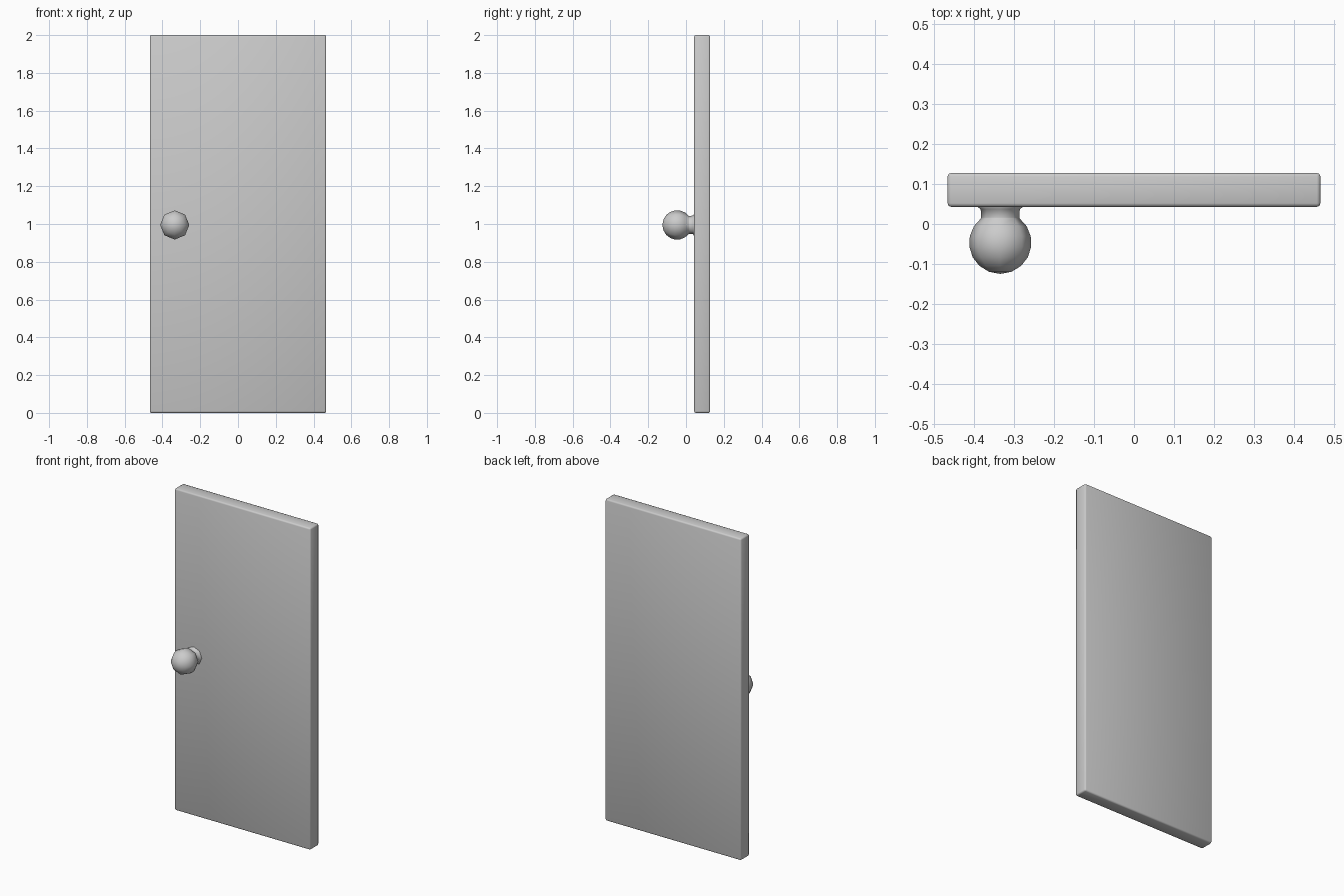
import bpy, bmesh
from math import sin, cos, pi, radians

if "Cube" in bpy.data.objects:
    bpy.data.objects.remove(bpy.data.objects["Cube"])


def finish(name, bm, angle):
    bmesh.ops.recalc_face_normals(bm, faces=bm.faces)
    mesh = bpy.data.meshes.new(name)
    bm.to_mesh(mesh)
    bm.free()
    ob = bpy.data.objects.new(name, mesh)
    bpy.context.collection.objects.link(ob)
    bpy.ops.object.select_all(action='DESELECT')
    bpy.context.view_layer.objects.active = ob
    ob.select_set(True)
    bpy.ops.object.shade_smooth_by_angle(angle=radians(angle))
    return ob


# Door panel: slab with slightly rounded edges
bm = bmesh.new()
bmesh.ops.create_cube(bm, size=1)
bmesh.ops.scale(bm, vec=(0.934, 0.085, 2.0), verts=bm.verts)
bmesh.ops.translate(bm, vec=(0, 0.0855, 1.0), verts=bm.verts)
bmesh.ops.bevel(bm, geom=bm.edges[:], offset=0.009, segments=2,
                profile=0.5, affect='EDGES')
finish("door_panel", bm, 60)

# Knob and neck: eight-sided turned profile (radius, y) along the y axis
CX, CZ, SIDES, R, CY = -0.335, 0.995, 8, 0.078, -0.047
profile = [(0.056, 0.05), (0.056, 0.042), (0.049, 0.037), (0.048, 0.016)]
profile += [(R * sin(radians(a)), CY - R * cos(radians(a)))
            for a in (142, 122, 102, 82, 62, 42, 21)]

bm = bmesh.new()
rings = [[bm.verts.new((CX + r * cos(2 * pi * i / SIDES), y,
                        CZ + r * sin(2 * pi * i / SIDES)))
          for i in range(SIDES)] for r, y in profile]
for a, b in zip(rings, rings[1:]):
    for i in range(SIDES):
        j = (i + 1) % SIDES
        bm.faces.new((a[i], a[j], b[j], b[i]))
tip = bm.verts.new((CX, CY - R, CZ))
for i in range(SIDES):
    bm.faces.new((rings[-1][i], rings[-1][(i + 1) % SIDES], tip))
bm.faces.new(rings[0])
finish("door_knob", bm, 70)
